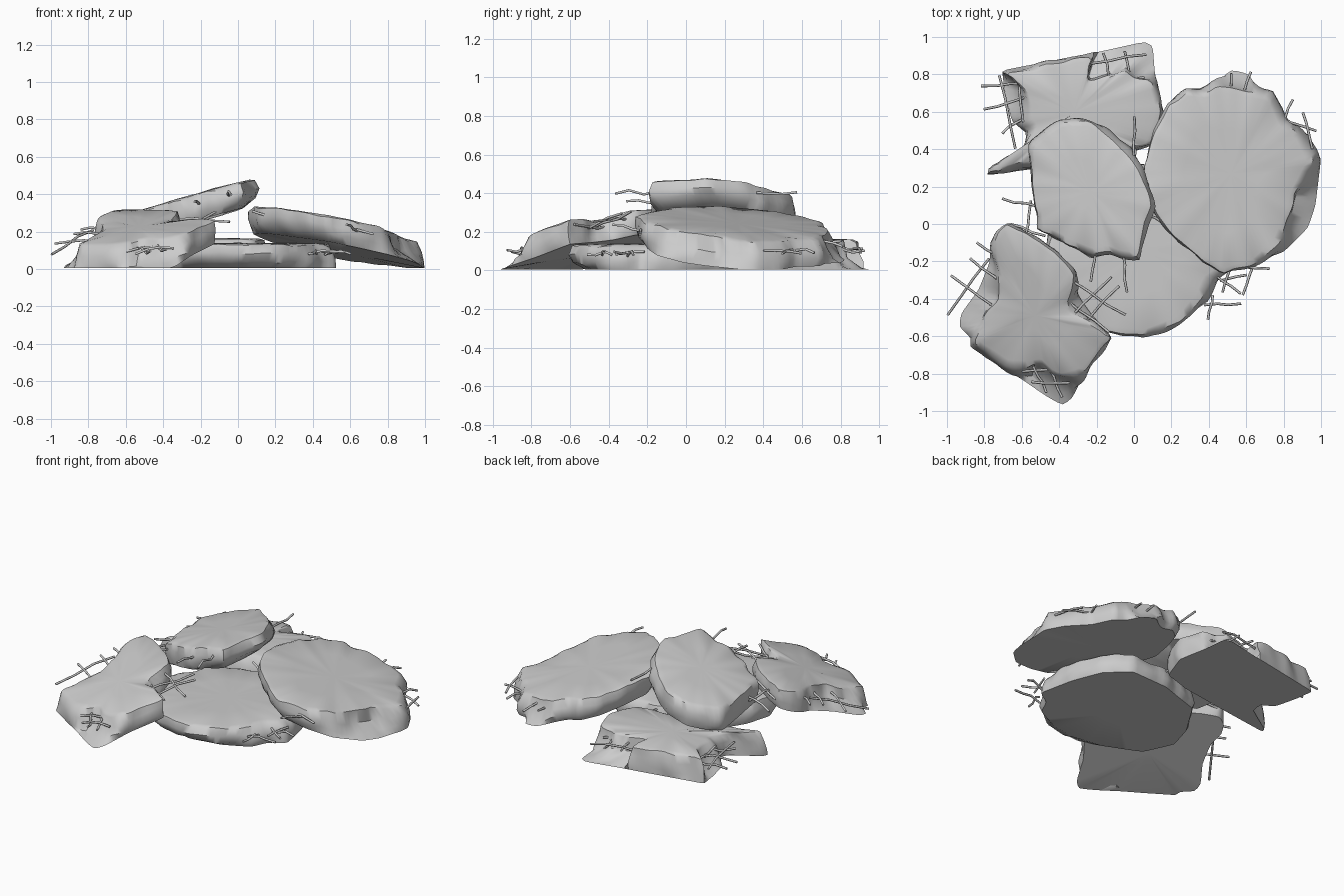
import bpy, bmesh, math, random
from mathutils import Vector, noise

random.seed(4)


def resample(pts, step=0.03):
    """Walk the closed outline; each point is x, y, top inset, bottom inset."""
    out = []
    for i, p in enumerate(pts):
        a, b = Vector(p), Vector(pts[(i + 1) % len(pts)])
        n = max(1, round((b.xy - a.xy).length / step))
        out += [a.lerp(b, k / n) for k in range(n)]
    n = len(out)
    return [(out[i - 1] + out[i] * 4 + out[(i + 1) % n]) / 6 for i in range(n)]


def slab(name, pts, plane, thick, rods, rough=0.016):
    """Broken plate on a tilted plane z = a + bx*x + by*y, with bent rods."""
    def base(x, y):
        return plane[0] + plane[1] * x + plane[2] * y

    ring = resample(pts)
    c = Vector((sum(p[0] for p in ring), sum(p[1] for p in ring))) / len(ring)
    bm = bmesh.new()
    # each level: top inset share, same for scooped corners, bottom inset share, extra inset, height
    levels = [(0, 0, 1, 0.30, 0), (0, 0, 1, 0, 0), (0, 0.35, 0.25, 0, 0.3), (0.25, 0.85, 0, 0, 0.62),
              (0.75, 0.97, 0, 0, 0.93), (1, 1, 0, 0.02, 1), (1, 1, 0, 0.2, 1.02)]
    loops = []
    for ts, scoop, bs, extra, h in levels:
        loop = []
        for p in ring:
            q = p.xy
            d = (c - q)
            dist = d.length
            w = min(1, max(0, (p[2] - 0.06) / 0.06))
            share = ts + (scoop - ts) * w
            q = q + d / dist * min(dist * 0.8, p[2] * share + p[3] * bs + extra)
            z = base(*q) + thick * h
            # scooped corners start low and rise steeply inside
            if 0.2 < h < 0.8:
                z -= thick * 0.2 * w
            co = Vector((q.x, q.y, z))
            if h > 0:
                amp = rough if h < 1 else rough * 0.35
                co += noise.noise_vector(co * 10) * amp
            co.z = max(0.004, co.z)
            loop.append(bm.verts.new(co))
        loops.append(loop)
    n = len(ring)
    for lo, hi in zip(loops, loops[1:]):
        for i in range(n):
            j = (i + 1) % n
            bm.faces.new((lo[i], lo[j], hi[j], hi[i]))
    for loop, h in ((loops[0], 0), (loops[-1], 1.02)):
        mid = bm.verts.new((c.x, c.y, max(0.004, base(*c) + thick * h)))
        for i in range(n):
            bm.faces.new((loop[i], loop[(i + 1) % n], mid))
    bmesh.ops.recalc_face_normals(bm, faces=bm.faces)
    me = bpy.data.meshes.new(name)
    bm.to_mesh(me)
    bm.free()
    ob = bpy.data.objects.new(name, me)
    bpy.context.collection.objects.link(ob)
    bpy.ops.object.select_all(action='DESELECT')
    ob.select_set(True)
    bpy.context.view_layer.objects.active = ob
    bpy.ops.object.shade_smooth_by_angle(angle=math.radians(45))

    # reinforcing rods follow the middle of the plate
    cu = bpy.data.curves.new(name + "_rods", 'CURVE')
    cu.dimensions = '3D'
    cu.bevel_depth = 0.007
    cu.bevel_resolution = 1
    cu.use_fill_caps = True
    for x1, y1, x2, y2 in rods:
        sp = cu.splines.new('POLY')
        sp.points.add(3)
        for k in range(4):
            t = k / 3
            x, y = x1 + (x2 - x1) * t, y1 + (y2 - y1) * t
            z = max(0.03, base(x, y) + thick * 0.65) + random.uniform(-0.012, 0.012)
            sp.points[k].co = (x + random.uniform(-.006, .006), y + random.uniform(-.006, .006), z, 1)
    bpy.context.collection.objects.link(bpy.data.objects.new(name + "_rods", cu))


# low round slab in the middle, flat on the ground
slab("base_slab",
     [(-.42, -.40, .03, .03), (-.2, -.58, .03, .1), (.05, -.62, .03, .1), (.25, -.54, .03, .06),
      (.4, -.42, .06, .02), (.45, -.31, .06, .02), (.53, -.24, .06, .0), (.5, 0, .03, .02),
      (.42, .2, .03, .02), (.28, .33, .03, .02), (0, .32, .03, .02), (-.3, .22, .03, .02),
      (-.45, -.02, .03, .02), (-.5, -.2, .03, .02)],
     (0, 0, 0), .135,
     [(.4, -.51, .42, -.38), (.38, -.43, .57, -.43), (.43, -.27, .57, -.37),
      (.52, -.22, .47, -.36), (.46, -.3, .6, -.27)])

# flat slab at the back with two broken corners
slab("back_slab",
     [(-.71, .82, .03, .0), (-.3, .90, .02, 0), (-.22, .915, .03, 0), (-.19, .92, .17, 0),
      (-.1, .94, .21, 0), (.06, .975, .25, 0), (.1, .955, .2, 0), (.11, .82, .11, 0),
      (.12, .76, .02, 0), (.16, .61, .02, .01),
      (.1, .41, .02, .02), (-.1, .36, .05, 0), (-.5, .3, .06, 0), (-.79, .26, .05, 0),
      (-.78, .29, .05, 0), (-.6, .4, .03, .02), (-.57, .5, .04, .0), (-.65, .54, .09, .0),
      (-.69, .7, .12, .0), (-.7, .78, .12, 0)],
     (.0, 0, 0), .16,
     [(-.82, .74, -.58, .75), (-.72, .8, -.64, .4), (-.62, .8, -.59, .55), (-.8, .61, -.58, .68),
      (-.7, .49, -.6, .56), (-.04, .56, -.1, .42), (.02, .56, 0, .3), (-.15, .4, .1, .47),
      (-.24, .86, .06, .91), (-.16, .75, .05, .79), (-.16, .91, -.12, .73), (-.05, .93, -.01, .73)])

# square slab at front left, propped up on the base slab
slab("front_left_slab",
     [(-.73, -.03, .03, .0), (-.68, .015, .02, .02), (-.58, -.03, .02, .02), (-.42, -.13, .03, .02),
      (-.3, -.25, .03, .02), (-.3, -.38, .08, .0), (-.23, -.48, .1, 0), (-.1, -.605, .03, .02),
      (-.24, -.79, .02, .02), (-.33, -.93, .12, .0), (-.38, -.97, .18, 0), (-.47, -.92, .18, 0),
      (-.6, -.83, .08, .0), (-.7, -.77, .03, 0), (-.88, -.655, .04, .0), (-.87, -.61, .06, 0),
      (-.935, -.55, .12, 0), (-.925, -.48, .14, 0), (-.83, -.35, .12, 0), (-.77, -.2, .09, .0),
      (-.77, -.1, .05, .0)],
     (.306, .183, .246), .135,
     [(-1, -.49, -.78, -.18), (-.98, -.28, -.74, -.45), (-.88, -.18, -.68, -.33),
      (-.84, -.1, -.68, -.2), (-.35, -.51, -.12, -.28), (-.3, -.57, -.08, -.33),
      (-.33, -.3, -.05, -.49), (-.38, -.4, -.13, -.58), (-.6, -.79, -.34, -.78),
      (-.55, -.85, -.34, -.85), (-.54, -.76, -.47, -.9), (-.46, -.76, -.38, -.93)])

# large round slab on the right, sloping down to the ground
slab("right_slab",
     [(.05, .3, .01, .03), (.1, .5, .02, .04), (.17, .65, .03, .04), (.27, .73, .03, .03),
      (.36, .73, .04, .03), (.42, .77, .06, .03), (.52, .825, .11, .0), (.62, .8, .11, .0),
      (.66, .74, .05, .02), (.75, .71, .04, .02), (.82, .58, .05, .02), (.93, .48, .05, 0),
      (1.0, .35, .06, 0), (.97, .1, .13, 0), (.93, -.02, .13, 0), (.8, -.15, .07, 0),
      (.65, -.23, .03, .03), (.48, -.275, .02, .06), (.38, -.22, .02, .07), (.22, -.08, .02, .06),
      (.1, .05, .02, .05)],
     (.226, -.2, -.08), .14,
     [(.52, .8, .52, .67), (.62, .81, .57, .66), (.78, .57, .97, .5), (.85, .67, .79, .5),
      (.9, .6, .95, .4), (.5, -.23, .72, -.24), (.63, -.23, .58, -.38), (.08, .05, .18, 0)])

# slab lying on top of the pile
slab("top_slab",
     [(-.57, .42, .02, .02), (-.5, .5, .03, .02), (-.4, .57, .03, .02), (-.25, .57, .03, .02),
      (-.15, .52, .05, .02), (0, .4, .06, .02), (.06, .3, .05, .06), (.125, .1, .04, .1),
      (.09, -.02, .05, .08), (.04, -.205, .05, .08), (-.05, -.2, .05, .06), (-.12, -.17, .04, .04),
      (-.22, -.19, .04, .03), (-.35, -.13, .03, .02), (-.52, -.03, .02, .02), (-.55, .2, .02, .02)],
     (.318, .28, -.015), .145,
     [(-.7, .13, -.52, .1), (-.58, -.08, -.55, .12), (-.66, .0, -.48, -.06),
      (-.23, -.31, -.2, -.12), (-.04, -.36, -.06, -.15), (.0, .36, .0, .57)])
